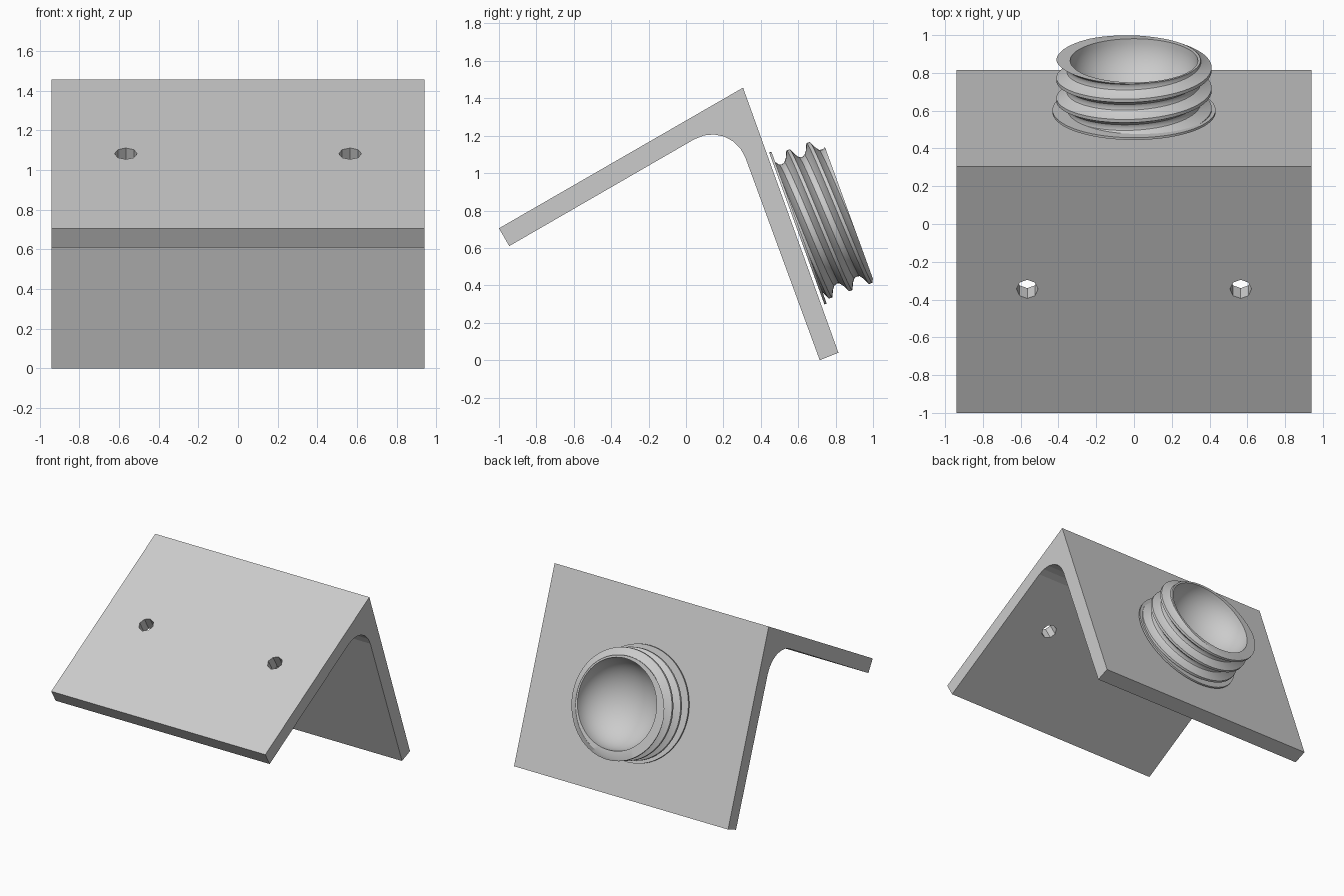
import bpy, bmesh
from math import sin, cos, pi, radians
from mathutils import Matrix

if "Cube" in bpy.data.objects:
    bpy.data.objects.remove(bpy.data.objects["Cube"])

grey = bpy.data.materials.new("light_grey")
grey.use_nodes = True
COLOUR = (0.6, 0.6, 0.6, 1)
grey.diffuse_color = COLOUR
grey.node_tree.nodes["Principled BSDF"].inputs["Base Color"].default_value = COLOUR


def make_object(name, bm, matrix=Matrix()):
    bmesh.ops.remove_doubles(bm, verts=bm.verts, dist=0.0005)
    bmesh.ops.recalc_face_normals(bm, faces=bm.faces)
    mesh = bpy.data.meshes.new(name)
    bm.to_mesh(mesh)
    bm.free()
    mesh.materials.append(grey)
    obj = bpy.data.objects.new(name, mesh)
    obj.matrix_world = matrix
    bpy.context.collection.objects.link(obj)
    return obj


def select_only(obj):
    bpy.ops.object.select_all(action='DESELECT')
    obj.select_set(True)
    bpy.context.view_layer.objects.active = obj


# Angled bracket: side profile with a filleted inner corner, extruded across
HALF_WIDTH = 0.94
FILLET = 0.189
profile = [(-1, 0.705), (0.305, 1.457), (0.815, 0.04), (0.715, 0)]
for i in range(7):
    a = radians(20 + 100 * i / 6)
    profile.append((0.14 + FILLET * cos(a), 1.018 + FILLET * sin(a)))
profile.append((-0.945, 0.61))
bm = bmesh.new()
face = bm.faces.new([bm.verts.new((-HALF_WIDTH, y, z)) for y, z in profile])
side = bmesh.ops.extrude_face_region(bm, geom=[face])["geom"]
bmesh.ops.translate(bm, vec=(2 * HALF_WIDTH, 0, 0),
                    verts=[v for v in side if isinstance(v, bmesh.types.BMVert)])
bracket = make_object("angled_bracket", bm)

# Two eight-sided screw holes square to the front plate
bm = bmesh.new()
for x in (-0.565, 0.565):
    place = Matrix.Translation((x, -0.345, 1.083)) @ Matrix.Rotation(radians(30), 4, 'X')
    bmesh.ops.create_cone(bm, cap_ends=True, segments=8, radius1=0.057,
                          radius2=0.057, depth=0.4, matrix=place)
cutter = make_object("hole_cutter", bm)
cutter.hide_render = True
cut = bracket.modifiers.new("screw_holes", 'BOOLEAN')
cut.object = cutter
cut.solver = 'EXACT'
select_only(bracket)
bpy.ops.object.modifier_apply(modifier=cut.name)
bpy.data.objects.remove(cutter)

# Frame of the neck: local z points straight out of the back plate
neck_frame = Matrix.Translation((0, -0.157, 0.431)) @ Matrix.Rotation(radians(-70), 4, 'X')

# Threaded neck with a rounded bowl inside
BASE, RIM, PITCH, CREST = 0.805, 1.088, 0.114, 1.04
BOWL_RADIUS, BOWL_DEPTH, SEGMENTS = 0.338, 0.27, 72
thread = [(-0.08, 0.411), (0.08, 0.411), (0.22, 0.376), (0.36, 0.355),
          (0.5, 0.35), (0.64, 0.355), (0.78, 0.376), (0.92, 0.411)]


def thread_radius(height, turn):
    phase = ((height - CREST) / PITCH - turn + 0.08) % 1 - 0.08
    for (p0, r0), (p1, r1) in zip(thread, thread[1:]):
        if phase <= p1:
            return r0 + (r1 - r0) * (phase - p0) / (p1 - p0)
    return thread[-1][1]


def neck_column(turn):
    points = [(0, BASE)]
    for lap in range(-4, 3):
        for phase, _ in thread[:-1]:
            z = min(max(CREST + PITCH * (lap + phase + turn), BASE), RIM)
            points.append((thread_radius(z, turn), z))
    for i in range(17):
        a = pi / 2 * i / 16
        points.append((BOWL_RADIUS * cos(a), RIM - BOWL_DEPTH * sin(a)))
    return points


bm = bmesh.new()
columns = []
for s in range(SEGMENTS + 1):
    a = 2 * pi * s / SEGMENTS
    columns.append([bm.verts.new((r * cos(a), r * sin(a), z))
                    for r, z in neck_column(s / SEGMENTS)])
for left, right in zip(columns, columns[1:]):
    for i in range(len(left) - 1):
        bm.faces.new((left[i], right[i], right[i + 1], left[i + 1]))
neck = make_object("threaded_neck", bm, neck_frame)

# Thin flange under the neck, just clear of the plate
bm = bmesh.new()
bmesh.ops.create_cone(bm, cap_ends=True, segments=SEGMENTS, radius1=0.432,
                      radius2=0.432, depth=0.013, matrix=Matrix.Translation((0, 0, 0.804)))
flange = make_object("neck_flange", bm, neck_frame)

for obj in (neck, flange):
    select_only(obj)
    bpy.ops.object.shade_smooth_by_angle(angle=radians(35))
